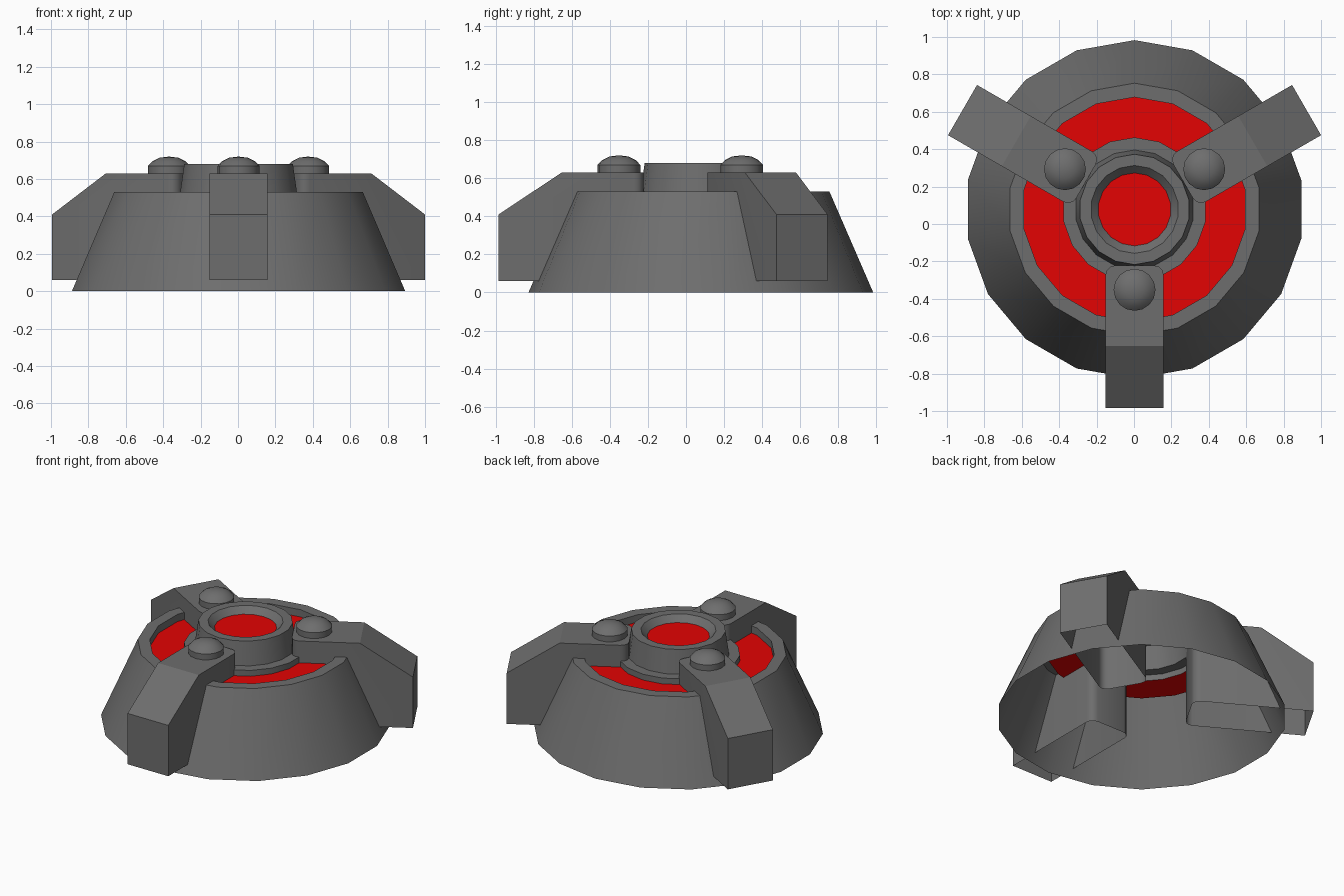
import bpy, bmesh
from math import cos, sin, pi, radians
from mathutils import Matrix, Vector

if "Cube" in bpy.data.objects:
    bpy.data.objects.remove(bpy.data.objects["Cube"])

CENTRE = Vector((0.003, 0.078, 0))
SIDES = 18


def colour(name, rgb):
    m = bpy.data.materials.new(name)
    m.diffuse_color = (*rgb, 1)
    m.use_nodes = True
    m.node_tree.nodes["Principled BSDF"].inputs["Base Color"].default_value = m.diffuse_color
    return m


red = colour("red", (0.77, 0.001, 0.001))
dark_grey = colour("dark_grey", (0.155, 0.155, 0.155))


def finish(bm, name, smooth_angle, material):
    mesh = bpy.data.meshes.new(name)
    bm.to_mesh(mesh)
    bm.free()
    mesh.materials.append(material)
    ob = bpy.data.objects.new(name, mesh)
    bpy.context.collection.objects.link(ob)
    bpy.ops.object.select_all(action='DESELECT')
    ob.select_set(True)
    bpy.context.view_layer.objects.active = ob
    bpy.ops.object.shade_smooth_by_angle(angle=radians(smooth_angle))
    return ob


def lathe(name, profile, centre, sides=SIDES, material=dark_grey):
    """Revolve (radius, height) points; radius 0 closes the end."""
    bm = bmesh.new()
    rings = []
    for r, z in profile:
        if r == 0:
            rings.append([bm.verts.new(centre + Vector((0, 0, z)))] * sides)
        else:
            angles = [pi / 2 + 2 * pi * i / sides for i in range(sides)]
            rings.append([bm.verts.new(centre + Vector((r * cos(a), r * sin(a), z))) for a in angles])
    for a, b in zip(rings, rings[1:]):
        for i in range(sides):
            j = (i + 1) % sides
            corners = [a[i], a[j], b[j], b[i]]
            bm.faces.new(list(dict.fromkeys(corners)))
    return finish(bm, name, 30, material)


# Hollow sloped body with its rim
lathe("body_shell", [(0.905, 0), (0.675, 0.53), (0.60, 0.53), (0.60, 0.48)], CENTRE)

# Sunken red ring
lathe("red_ring", [(0.60, 0.48), (0.385, 0.48)], CENTRE, material=red)

# Central collar: step, tapered tube and recessed throat
lathe("centre_collar", [(0.385, 0.48), (0.385, 0.52), (0.318, 0.52), (0.295, 0.68),
                        (0.235, 0.68), (0.195, 0.638)], CENTRE)

# Red button in the throat
lathe("red_button", [(0.195, 0.638), (0, 0.638)], CENTRE, material=red)


def arm(name, angle):
    bm = bmesh.new()
    side = [(0.30, 0.06), (1.062, 0.06), (1.062, 0.41), (0.73, 0.63), (0.30, 0.63)]
    face = bm.faces.new([bm.verts.new((r, -0.155, z)) for r, z in side])
    ext = bmesh.ops.extrude_face_region(bm, geom=[face])
    bmesh.ops.translate(bm, vec=(0, 0.31, 0),
                        verts=[g for g in ext["geom"] if isinstance(g, bmesh.types.BMVert)])
    # round the upright edges of the inner end
    inner = [e for e in bm.edges if all(abs(v.co.x - 0.30) < 1e-4 for v in e.verts)
             and abs(e.verts[0].co.z - e.verts[1].co.z) > 0.1]
    bmesh.ops.bevel(bm, geom=inner, offset=0.05, segments=3, profile=0.5, affect='EDGES')
    bmesh.ops.recalc_face_normals(bm, faces=bm.faces[:])
    # arms are open underneath
    floor = [f for f in bm.faces if all(v.co.z < 0.07 for v in f.verts)]
    bmesh.ops.delete(bm, geom=floor, context='FACES')
    bm.transform(Matrix.Translation(CENTRE) @ Matrix.Rotation(angle, 4, 'Z'))
    finish(bm, name, 32, dark_grey)


# Three clamp arms, each with a domed bolt
bolt_profile = [(0.112, 0.62), (0.112, 0.67), (0.088, 0.695), (0.05, 0.714), (0, 0.72)]
for label, deg in (("front", -90), ("right", 30), ("left", 150)):
    a = radians(deg)
    arm(label + "_arm", a)
    at = CENTRE + Vector((0.43 * cos(a), 0.43 * sin(a), 0))
    lathe(label + "_bolt", bolt_profile, at, sides=16)
